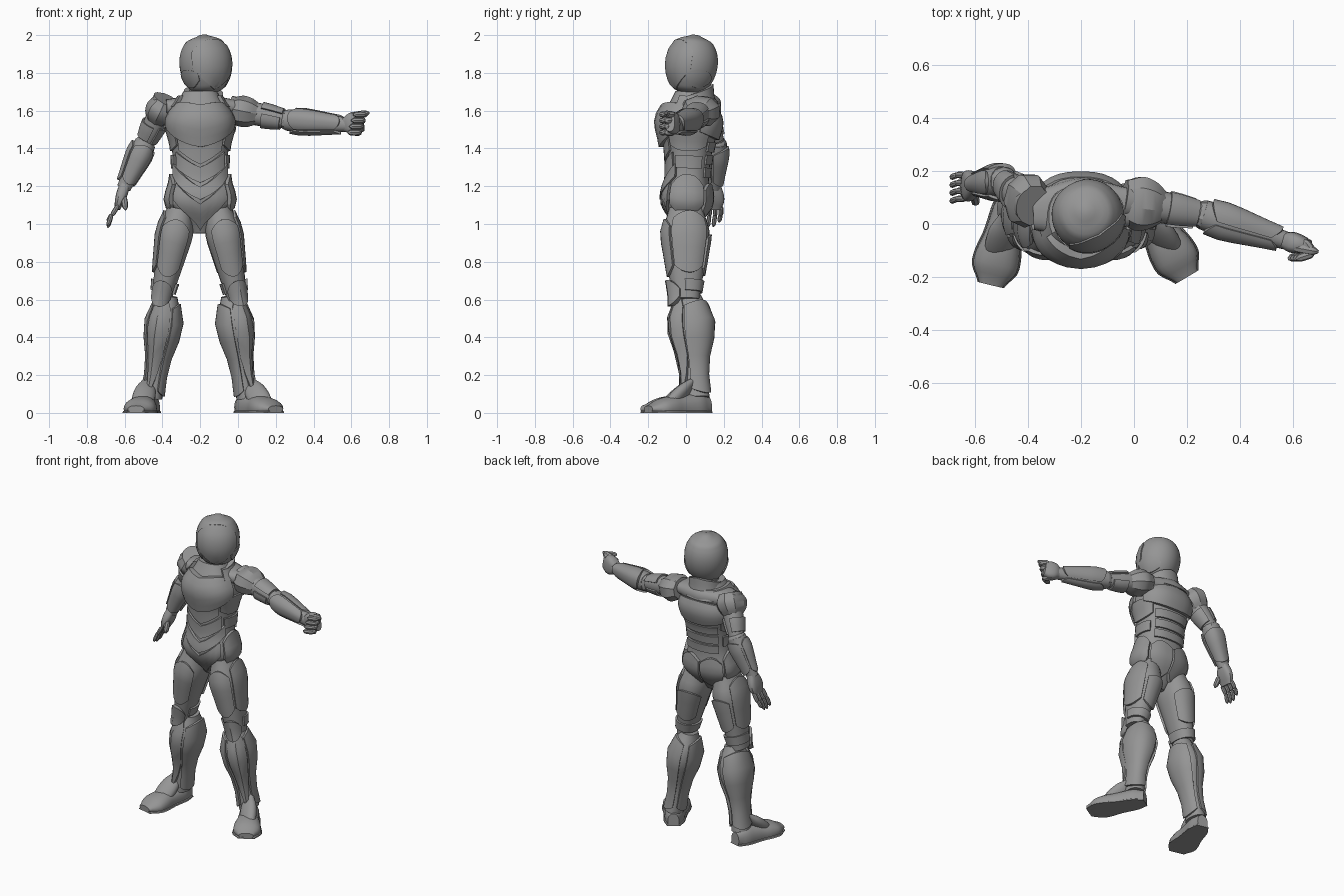
import bpy, bmesh, math
from mathutils import Vector

cube = bpy.data.objects.get("Cube")
if cube:
    bpy.data.objects.remove(cube, do_unlink=True)

SHADE = (.3, .3, .3, 1)
grey = bpy.data.materials.new("armour_grey")
grey.use_nodes = True
grey.diffuse_color = SHADE
grey.node_tree.nodes["Principled BSDF"].inputs["Base Color"].default_value = SHADE

UP, FORWARD = Vector((0, 0, 1)), Vector((0, -1, 0))


def skin(name, loops):
    """Closed mesh through a row of equal loops, capped at both ends."""
    bm = bmesh.new()
    rows = [[bm.verts.new(point) for point in loop] for loop in loops]
    count = len(rows[0])
    for near, far in zip(rows, rows[1:]):
        for i in range(count):
            j = (i + 1) % count
            bm.faces.new((near[i], near[j], far[j], far[i]))
    bm.faces.new(rows[0])
    bm.faces.new(rows[-1])
    bmesh.ops.recalc_face_normals(bm, faces=bm.faces)
    mesh = bpy.data.meshes.new(name)
    bm.to_mesh(mesh)
    bm.free()
    mesh.materials.append(grey)
    part = bpy.data.objects.new(name, mesh)
    bpy.context.collection.objects.link(part)
    bpy.ops.object.select_all(action="DESELECT")
    part.select_set(True)
    bpy.context.view_layer.objects.active = part
    bpy.ops.object.shade_smooth_by_angle(angle=math.radians(30))


def rounded(radius, power=.5, steps=10):
    """Profile of an egg or, with a low power, of a round-ended rod."""
    spots = [i / steps for i in range(steps + 1)]
    return [radius * max(4 * t * (1 - t), .01) ** power for t in spots]


class Form:
    """Volume lofted from start to end through evenly spaced widths.

    flat holds the depth to width ratio at the start and at the end.
    """

    def __init__(self, name, start, end, widths, flat=(1, 1), sides=20,
                 front=FORWARD, power=2.2, turn=0):
        self.name, self.start, self.widths = name, Vector(start), widths
        self.flat, self.power, self.turn = flat, power, turn
        self.reach = Vector(end) - self.start
        axis = self.reach.normalized()
        front = Vector(front)
        self.front = (front - axis * front.dot(axis)).normalized()
        self.side = axis.cross(self.front)
        steps = 3 * (len(widths) - 1)
        skin(name, [[self.at(math.tau * i / sides, k / steps) for i in range(sides)]
                    for k in range(steps + 1)])

    def width(self, t):
        """Smooth curve through the widths."""
        last = len(self.widths) - 1
        spot = min(max(t, 0), 1) * last
        i = min(int(spot), last - 1)
        f = spot - i
        a, b, c, d = (self.widths[min(max(i + k, 0), last)] for k in (-1, 0, 1, 2))
        ease = f * f * (3 - 2 * f)
        pull = (c - a) * f * (1 - f) ** 2 - (d - b) * f * f * (1 - f)
        return b + (c - b) * ease + pull / 2

    def at(self, angle, t, lift=0):
        angle += math.radians(self.turn)
        sine, cosine = math.sin(angle), math.cos(angle)
        width = self.width(t)
        depth = width * (self.flat[0] + (self.flat[1] - self.flat[0]) * t)
        across = math.copysign(abs(sine) ** (2 / self.power), sine) * (width + lift)
        ahead = math.copysign(abs(cosine) ** (2 / self.power), cosine) * (depth + lift)
        point = self.start + self.reach * t + self.side * across + self.front * ahead
        point.z = max(point.z, 0)
        return point

    def plate(self, label, middle, half, low, high, rise=0, nip=0, lift=.012, ridge=0):
        """Armour plate on the surface, spread half degrees each way from the middle.

        rise shifts its ends along the form, nip narrows them, ridge lifts its middle.
        """
        loops, columns, rows = [], 2 * math.ceil(half / 12), 5
        for i in range(columns + 1):
            u = 2 * i / columns - 1
            v = abs(u)
            bottom, top = low + rise * v + nip * v * v, high + rise * v - nip * v * v
            angle, out = math.radians(middle + half * u), lift + ridge * (1 - v)
            levels = [bottom + (top - bottom) * k / rows for k in range(rows + 1)]
            loops.append([self.at(angle, t, out) for t in levels]
                         + [self.at(angle, t, min(out - .03, 0)) for t in reversed(levels)])
        skin(label, loops)

    def pair(self, label, middle, *shape, **more):
        for side, sign in (("left", 1), ("right", -1)):
            self.plate(f"{side}_{label}", sign * middle, *shape, **more)


# Torso with its chest, belly, hip and back plates
torso = Form("torso", (-.2, -.005, .95), (-.2, .03, 1.7), (.04, .17, .145, .15, .175, .09),
             flat=(.65, .95), sides=32, power=2.4)
torso.plate("chest_plate", 0, 78, .6, .9, rise=.08, nip=.08, lift=.014, ridge=.022)
torso.plate("upper_belly_plate", 0, 42, .48, .6, rise=.1)
torso.plate("belly_chevron", 0, 52, .35, .46, rise=.11)
torso.plate("belt_chevron", 0, 62, .23, .32, rise=.17, lift=.018)
torso.plate("pelvis_plate", 0, 46, .02, .2, rise=.18, nip=.03, lift=.016)
torso.pair("rib_plate", 87, 40, .58, .75, nip=.04)
torso.pair("flank_plate", 90, 30, .46, .55)
torso.pair("hip_plate", 90, 35, .12, .42, nip=.08, lift=.02)
torso.pair("seat_plate", 155, 24, .06, .36, nip=.05, lift=.02)
torso.plate("upper_back_plate", 180, 75, .67, .88, nip=.05, lift=.02)
torso.plate("shoulder_yoke", 180, 120, .89, .97, lift=.022)
for band in range(3):
    base = .4 + .09 * band
    torso.plate(f"lumbar_band_{band}", 180, 46, base, base + .07)

# Shoulder line, sloping away from the neck on both sides
Form("trapezius", (-.38, .05, 1.62), (-.02, .065, 1.62), (.04, .055, .065, .055, .04),
     flat=(1.8, 1.8), power=2.5)

# Neck with raised collar
neck = Form("neck", (-.19, .05, 1.6), (-.18, .04, 1.74), (.085, .076, .075))
neck.plate("back_collar", 180, 130, .2, .95, rise=-.3, nip=.1, lift=.03)
neck.plate("throat_collar", 0, 45, .05, .4, lift=.03)

# Helmet, turned toward the outstretched arm
egg = [w * (.94 + .01 * i) for i, w in enumerate(rounded(.135, .43, 12))]
helmet = Form("helmet", (-.16, .01, 1.68), (-.185, .05, 2), egg, sides=32, front=(.5, -.87, 0), power=2.1)
helmet.plate("face_plate", 0, 60, .07, .88, rise=.08, nip=.25, lift=.006)
helmet.pair("jaw_plate", 85, 36, .12, .42, nip=.1, lift=.006)

# Legs and boots
HIP_X = -.205
for side, sign, turn, heel, toe in (("left", 1, 34, (.01, .12, .03), (.2, -.2, .02)),
                                    ("right", -1, -18, (-.455, .125, .03), (-.54, -.23, .02))):
    def spot(out, y, z):
        return HIP_X + sign * out, y, z

    thigh = Form(f"{side}_thigh", spot(.2, 0, .6), spot(.1, 0, 1.08),
                 (.053, .067, .083, .095, .07), flat=(1.35, 1.3), turn=turn / 2)
    thigh.plate(f"{side}_front_thigh_plate", -8 * sign, 42, .25, .88, nip=.1)
    thigh.plate(f"{side}_outer_thigh_plate", 83 * sign, 42, .27, .95, nip=.08)
    thigh.plate(f"{side}_rear_thigh_plate", 180, 45, .27, .72, nip=.06)
    thigh.plate(f"{side}_knee_band", 180, 110, .08, .2)
    thigh.plate(f"{side}_knee_plate", 0, 52, -.08, .2, nip=.1, ridge=.015)

    shin = Form(f"{side}_shin", spot(.25, .055, .08), spot(.165, .02, .62),
                (.054, .05, .053, .073, .093, .085, .05), flat=(1.3, 1.2), turn=turn)
    shin.plate(f"{side}_shin_guard", 0, 34, .05, .97, rise=.13, nip=.22, lift=.008, ridge=.016)
    for face, middle in (("outer", 103), ("inner", -105)):
        shin.plate(f"{side}_{face}_calf_plate", sign * middle, 64, .03, .94, nip=.05)

    outline = (.035, .058, .064, .07, .083, .082, .045)
    heel, toe = Vector(heel), Vector(toe)
    Form(f"{side}_boot", heel, toe, outline, flat=(1.5, .4), front=UP)
    Form(f"{side}_boot_tongue", heel.lerp(toe, .7), heel.lerp(toe, .25) + UP * .14,
         (.05, .06, .055, .03), flat=(.6, .6))
    ground = [Vector((p.x, p.y, 0)) for p in (heel, toe)]
    Form(f"{side}_sole", *ground, [w + .006 for w in outline], flat=(.3, .2), front=UP, power=3)

# Arms with faceted shoulder caps and guards
for side, shoulder, elbow, wrist in (("left", (-.04, .09, 1.61), (.26, .035, 1.55), (.58, -.065, 1.525)),
                                     ("right", (-.38, .07, 1.66), (-.49, .16, 1.43), (-.605, .15, 1.19))):
    shoulder, elbow, wrist = Vector(shoulder), Vector(elbow), Vector(wrist)
    upper = Form(f"{side}_upper_arm", shoulder, elbow, (.07, .062, .058, .045))
    upper.plate(f"{side}_upper_arm_guard", -90, 60, .55, .92, lift=.01)
    upper.plate(f"{side}_bicep_guard", 80, 85, .58, .9, lift=.01)
    Form(f"{side}_shoulder_cap", shoulder, shoulder.lerp(elbow, .56), (.06, .083, .076, .045),
         flat=(1.35, 1.1), sides=9)
    Form(f"{side}_elbow", elbow.lerp(wrist, -.1), elbow.lerp(wrist, .15), rounded(.056, .3), sides=10)
    fore = Form(f"{side}_forearm", elbow, wrist, (.056, .063, .055, .045, .037), flat=(1, .9))
    for face, middle, half in (("front", -15, 55), ("lower", 90, 38), ("rear", 209, 69)):
        fore.plate(f"{side}_{face}_forearm_guard", middle, half, .06, .9, nip=.1, lift=.008, ridge=.006)


def rod(name, start, end, radius):
    Form(name, start, end, rounded(radius, .25, 6), sides=8)


# Open right hand
Form("right_palm", (-.598, .15, 1.21), (-.64, .14, 1.08), (.028, .03, .026, .016), flat=(1.2, 2.8), power=2.8)
for i, drop in enumerate((.04, .015, .01, .02)):
    y = .185 - .03 * i
    rod(f"right_finger_base_{i}", (-.635, y, 1.1), (-.67, y, 1.04), .013)
    rod(f"right_finger_tip_{i}", (-.667, y, 1.055), (-.69, y - .01, .97 + drop), .012)
rod("right_thumb", (-.605, .115, 1.15), (-.595, .075, 1.075), .017)

# Clenched left hand with stacked fingers and the thumb on top
Form("left_palm", (.56, -.06, 1.525), (.66, -.085, 1.54), (.036, .056, .06, .05), flat=(.8, .5), power=2.8)
for i in range(4):
    x, z = .68 - .01 * i, 1.58 - .032 * i
    rod(f"left_finger_base_{i}", (x - .04, -.06, z), (x, -.115, z), .018)
    rod(f"left_finger_tip_{i}", (x, -.11, z), (x - .07, -.132, z), .016)
rod("left_thumb", (.59, -.085, 1.57), (.695, -.105, 1.588), .019)
